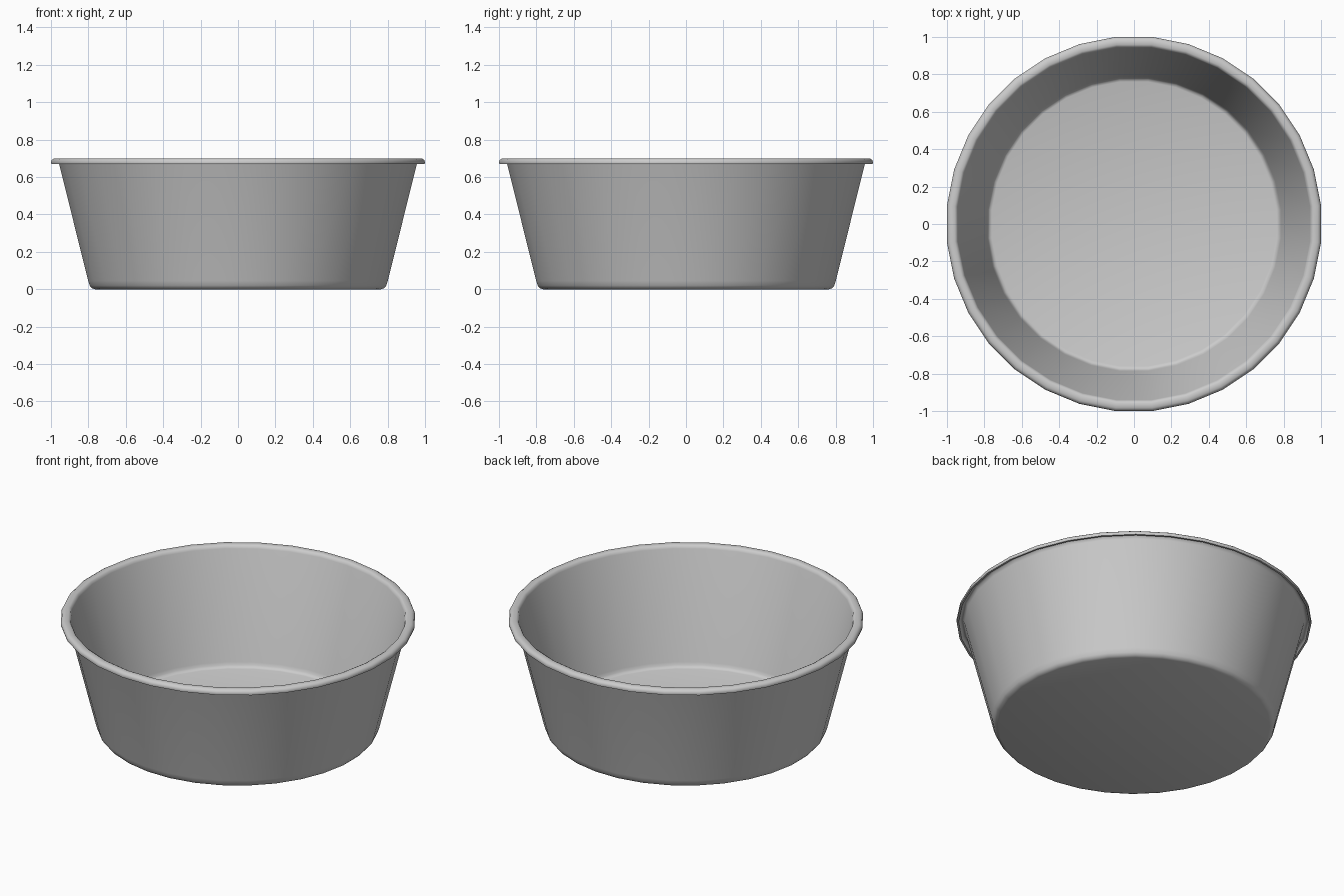
import bpy, bmesh, math

if "Cube" in bpy.data.objects:
    bpy.data.objects.remove(bpy.data.objects["Cube"])

SIDES = 32
FLAT = 1 / math.cos(math.pi / SIDES)   # flats, not corners, touch the axes

# Closed sheet profile (radius, height): underside, outer wall, folded lip, inner wall, floor
PROFILE = [
    (0, 0), (0.765, 0), (0.782, 0.006), (0.793, 0.02), (0.801, 0.045),
    (0.955, 0.665), (0.962, 0.683), (0.972, 0.687), (0.982, 0.683),
    (0.987, 0.67), (0.998, 0.67), (1.0, 0.68), (0.995, 0.692), (0.983, 0.7),
    (0.958, 0.7), (0.947, 0.694), (0.941, 0.68),
    (0.786, 0.045), (0.78, 0.028), (0.772, 0.018), (0.76, 0.014), (0, 0.014),
]


def lathe(name, profile, sides):
    """Revolve a profile about z, with poles where the radius is zero."""
    bm = bmesh.new()
    rings = []
    for r, z in profile:
        if r == 0:
            rings.append([bm.verts.new((0, 0, z))] * sides)
            continue
        ring = []
        for i in range(sides):
            a = (i + 0.5) * 2 * math.pi / sides
            ring.append(bm.verts.new((r * FLAT * math.cos(a), r * FLAT * math.sin(a), z)))
        rings.append(ring)
    for low, high in zip(rings, rings[1:]):
        for i in range(sides):
            j = (i + 1) % sides
            corners = dict.fromkeys((low[i], low[j], high[j], high[i]))
            bm.faces.new(list(corners))
    bmesh.ops.recalc_face_normals(bm, faces=bm.faces)
    mesh = bpy.data.meshes.new(name)
    bm.to_mesh(mesh)
    bm.free()
    obj = bpy.data.objects.new(name, mesh)
    bpy.context.collection.objects.link(obj)
    return obj


# Tapered bowl with rounded base and rolled rim
bowl = lathe("bowl", PROFILE, SIDES)
bpy.context.view_layer.objects.active = bowl
bowl.select_set(True)
bpy.ops.object.shade_smooth_by_angle(angle=math.radians(50))
